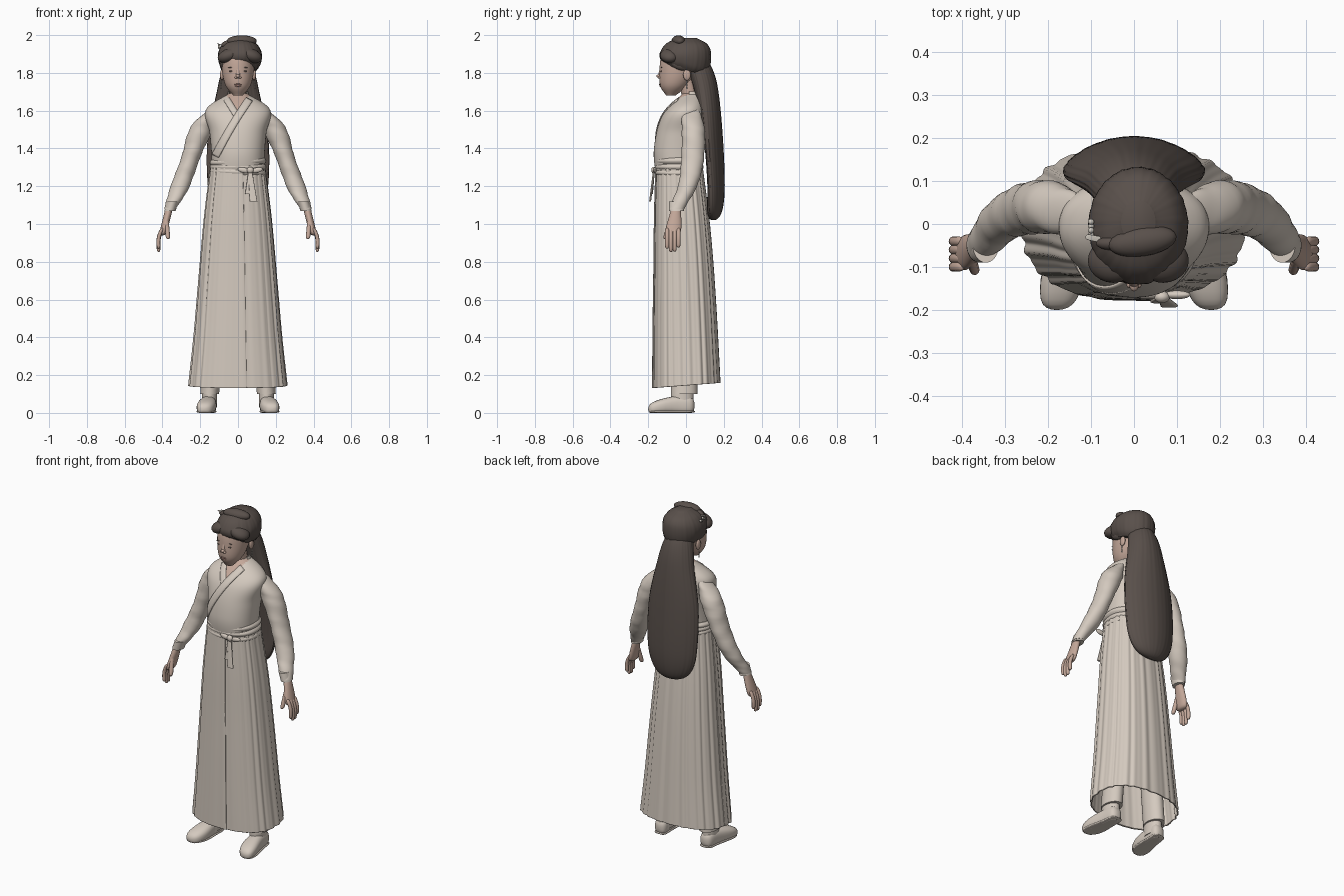
import bpy, bmesh, math
from math import sin, cos, pi
from mathutils import Matrix, Vector
from mathutils.bvhtree import BVHTree

cube = bpy.data.objects.get("Cube")
if cube:
    bpy.data.objects.remove(cube)


def material(name, red, green, blue):
    mat = bpy.data.materials.new(name)
    mat.use_nodes = True
    mat.diffuse_color = (red, green, blue, 1)
    shader = mat.node_tree.nodes["Principled BSDF"]
    shader.inputs["Base Color"].default_value = mat.diffuse_color
    return mat


CLOTH = material("cream_cloth", .66, .59, .52)
HAIR = material("dark_hair", .1, .08, .07)
SKIN = material("skin", .55, .39, .32)
LIPS = material("lips", .42, .25, .21)
BROWN = material("soft_brown", .2, .15, .13)
METAL = material("pale_metal", .6, .56, .5)


def finish(bm, name, mat, thickness=0):
    bmesh.ops.recalc_face_normals(bm, faces=bm.faces)
    mesh = bpy.data.meshes.new(name)
    bm.to_mesh(mesh)
    bm.free()
    mesh.shade_smooth()
    mesh.set_sharp_from_angle(angle=math.radians(50))
    mesh.materials.append(mat)
    obj = bpy.data.objects.new(name, mesh)
    bpy.context.collection.objects.link(obj)
    if thickness:
        solid = obj.modifiers.new("thickness", "SOLIDIFY")
        solid.thickness = thickness
        solid.offset = 0
    return obj


def sample(values, t):
    """Smooth value at t from a constant or from evenly spaced keys."""
    if not isinstance(values, tuple):
        return values
    last = len(values) - 1
    i = min(int(t * last), last - 1)
    t = t * last - i
    a, b, c, d = (values[min(max(j, 0), last)] for j in range(i - 1, i + 3))
    return b + t / 2 * (c - a + t * (2 * a - 5 * b + 4 * c - d + t * (3 * (b - c) + d - a)))


def loft(name, mat, x, y, z, wide, deep, sides=32, steps=16, square=2, taper=0,
         along_y=False, wave=None, arc=None, edit=None, thickness=0):
    """Skin rounded sections along z (or y); taper rounds off both ends."""
    bm = bmesh.new()
    rings = []
    start, end = arc or (0, 2 * pi)
    count = sides + 1 if arc else sides
    for step in range(steps + 1):
        t = (1 - cos(pi * step / steps)) / 2
        cx, cy, cz, rx, ry = (sample(v, t) for v in (x, y, z, wide, deep))
        scale = max(1 - abs(2 * t - 1) ** taper, .01) ** .5 if taper else 1
        ring = []
        for i in range(count):
            a = start + (end - start) * i / sides
            size = scale * wave(a, cz) if wave else scale
            u, w = (math.copysign(abs(q) ** (2 / square), q) * size for q in (cos(a), sin(a)))
            co = Vector((cx + rx * u, cy, cz + ry * w) if along_y else (cx + rx * u, cy + ry * w, cz))
            if edit:
                edit(co)
            ring.append(bm.verts.new(co))
        rings.append(ring)
    for low, high in zip(rings, rings[1:]):
        for i in range(sides):
            j = (i + 1) % count
            bm.faces.new((low[i], low[j], high[j], high[i]))
    if not thickness:
        bm.faces.new(rings[0])
        bm.faces.new(rings[-1])
    return finish(bm, name, mat, thickness)


def blob(name, mat, centre, radii, turn=0, axis="Y"):
    bm = bmesh.new()
    place = Matrix.Translation(centre) @ Matrix.Rotation(turn, 4, axis) @ Matrix.Diagonal((*radii, 1))
    bmesh.ops.create_uvsphere(bm, u_segments=24, v_segments=12, radius=1, matrix=place)
    return finish(bm, name, mat)


def front_of(obj):
    """Give a function that finds the front surface at (x, z)."""
    mesh = obj.data
    tree = BVHTree.FromPolygons([v.co for v in mesh.vertices], [tuple(f.vertices) for f in mesh.polygons])

    def find(x, z):
        hit = tree.ray_cast(Vector((x, -1, z)), Vector((0, 1, 0)))[0]
        return hit.y if hit else 0
    return find


# Skirt: pleated shell, lower at the front, with an overlapping front panel
def pleats(a, z):
    amount = .004 if sin(a) < -.75 else .012
    return 1 + amount * (sin(24 * a) + .6 * sin(37 * a))


def hem(co):
    co.z += .3 * co.y * max(.4 - co.z, 0)


def skirt(name, gap, **options):
    loft(name, CLOTH, 0, (-.035, -.01, .003), (1.3, .145), tuple(r + gap for r in (.14, .18, .22, .255)),
         tuple(r + gap for r in (.12, .145, .165, .175)), square=2.4, wave=pleats, edit=hem,
         thickness=.006, steps=24, **options)


skirt("skirt", 0, sides=260)
skirt("skirt_front_panel", .004, sides=100, arc=(-pi, -pi * .46))

# Bodice, with the open neckline in skin
bodice = loft("bodice", CLOTH, 0, (-.04, -.04, -.01, .03), (1.27, 1.69), (.14, .14, .15, .17, .05),
              (.12, .13, .12, .05), sides=96, steps=50, square=2.2)
bodice.data.materials.append(SKIN)
for face in bodice.data.polygons:
    c = face.center
    if c.y < .02 and c.z > 1.59 + 1.5 * abs(c.x):
        face.material_index = 1

# Crossed collar bands laid on the bodice, and the standing back collar
chest = front_of(bodice)


def band(name, xs, zs, width, lift):
    bm = bmesh.new()
    rows = []
    for i in range(25):
        t = i / 24
        row = []
        for k in range(4):
            px = sample(xs, t) + width * (k / 3 - .5)
            pz = sample(zs, t) - abs(width) * (k / 3 - .5) / 2
            row.append(bm.verts.new((px, chest(px, pz) - lift, pz)))
        rows.append(row)
    for upper, lower in zip(rows, rows[1:]):
        for k in range(3):
            bm.faces.new((upper[k], upper[k + 1], lower[k + 1], lower[k]))
    finish(bm, name, CLOTH, thickness=.006)


band("collar_under", (-.06, -.01), (1.66, 1.58), -.03, .001)
band("collar_over", (.06, 0, -.06, -.12), (1.66, 1.57, 1.47, 1.36), .035, .003)
loft("collar_back", CLOTH, 0, .03, (1.64, 1.7), (.065, .05), (.055, .045), arc=(-.3, pi + .3), thickness=.006)

# Sash wound in three bands, with knot, loops and tails
for i in range(3):
    def lean(co):
        co.z += .04 * (i - 1) * co.x
    z = 1.275 + .027 * i
    loft("sash_band", CLOTH, 0, -.036, (z - .017, z + .017), (.14, .15, .14), (.12, .13, .12),
         sides=64, square=2.3, edit=lean)
blob("sash_knot", CLOTH, (.065, -.17, 1.285), (.018, .014, .018))
for s in (-1, 1):
    blob("sash_loop", CLOTH, (.065 + .035 * s, -.165, 1.285), (.032, .01, .014), turn=-.2 * s)
    loft("sash_tail", CLOTH, (.065, .07 + .012 * s), (-.17, -.185 - .005 * s), (1.28, 1.14 - .02 * s),
         (.01, .02), .005, square=3)


# Arms, hands, legs and boots, built for both sides
def creases(a, z):
    return 1 + .025 * sin(75 * z + 2 * sin(a)) + .015 * sin(130 * z + 2 * a)


def flat_sole(co):
    co.z = max(co.z, 0)


def limbs(name, mat, x, *shape, **options):
    for s, side in ((1, "left_"), (-1, "right_")):
        loft(side + name, mat, tuple(s * v for v in x), *shape, **options)


limbs("sleeve", CLOTH, (.12, .19, .25, .31, .36), (.02, .04, .02, -.05), (1.625, 1.08), (.01, .06, .05, .05, .03),
      (.04, .06, .06, .05, .04), steps=50, wave=creases)
limbs("cuff", CLOTH, (.345, .36), -.05, (1.12, 1.07), .03, .04)
limbs("palm", SKIN, (.36, .4), (-.05, -.07), (1.1, .94), .02, (.02, .03, .04, .04), taper=8)
for i in range(4):
    y = -.1 + .02 * i
    limbs("finger", SKIN, (.4, .42, .42), y, (.98, .85 + .01 * (i - 1.4) ** 2), .01, .011, sides=12, taper=6)
limbs("thumb", SKIN, (.38, .37), (-.08, -.11), (1.03, .92), .012, .013, sides=12, taper=6)
limbs("leg", CLOTH, (.12, .15), -.01, (.5, .1), .05, .07)
limbs("boot_ankle", CLOTH, (.15, .15), -.02, (.13, .03), .04, .06)
limbs("boot", CLOTH, (.15, .16, .18), (.045, -.2), (.04, .04, .02), (.04, .04, .05, .04), (.05, .05, .04, .03),
      along_y=True, square=2.5, taper=6, edit=flat_sole)
limbs("boot_sole", CLOTH, (.15, .16, .18), (.048, -.195), .007, (.04, .04, .05, .04), .007,
      along_y=True, square=4, taper=6)

# Neck and head
loft("neck", SKIN, 0, (.03, 0), (1.63, 1.77), .042, .042)
head = loft("head", SKIN, 0, (-.08, -.04, 0), (1.68, 1.95), (.025, .067, .085, .085, .05),
            (.025, .075, .1, .11, .08), sides=48, steps=30)
face_front = front_of(head)


# Features of the face, set into its surface
def feature(name, mat, x, z, *radii, **options):
    blob(name, mat, (x, face_front(x, z), z), radii, **options)


for s, side in ((1, "left_"), (-1, "right_")):
    feature(side + "eye", BROWN, .034 * s, 1.808, .014, .003, .004, turn=-.1 * s)
    feature(side + "brow", BROWN, .036 * s, 1.829, .018, .003, .002, turn=.1 * s)
    feature(side + "nostril", SKIN, .01 * s, 1.776, .008, .009, .007)
    blob(side + "ear", SKIN, (.085 * s, .005, 1.79), (.01, .02, .03))
    for i in range(3):
        blob(side + "earring", METAL, (.09 * s, .005, 1.75 - .014 * i), (.004, .004, .007))
feature("upper_lip", LIPS, 0, 1.739, .02, .004, .004)
feature("lower_lip", LIPS, 0, 1.731, .016, .004, .005)
feature("nose_tip", SKIN, 0, 1.783, .011, .016, .01)
loft("nose", SKIN, 0, (-.128, -.141), (1.835, 1.775), (.008, .012), .009, taper=4)


# Hair: swept cap, side puffs, top roll and long fall down the back
def strands(a, z):
    return 1 + .006 * sin(31 * a + 3 * z) + .005 * sin(17 * a)


def sweep(co):
    low = min(max((1.92 - co.z) / .08, 0), 1)
    co.z += low * (.25 * max(-.05 - co.y, 0) - .3 * max(co.y + .03, 0))


def wrap(co):
    co.y -= 1.2 * co.x ** 2


loft("hair_cap", HAIR, .01, (-.01, .005), (1.825, 1.985), (.09, .11, .115, .09, .04),
     (.1, .13, .135, .11, .05), sides=96, steps=30, wave=strands, edit=sweep)
for s, side in ((1, "left_"), (-1, "right_")):
    blob(side + "hair_puff", HAIR, (.01 + .058 * s, -.085, 1.892), (.062, .052, .036), turn=.35 * s)
    blob(side + "temple_lock", HAIR, (.005 + .082 * s, -.03, 1.845), (.02, .05, .03), turn=-.3, axis="X")
blob("hair_roll", HAIR, (.02, -.04, 1.969), (.08, .035, .03), turn=.15, axis="Z")
blob("hair_roll_end", HAIR, (-.05, -.045, 1.956), (.04, .016, .018), turn=-.25)
loft("long_hair", HAIR, 0, (.05, .105, .145, .16, .145), (1.89, 1.02), (.08, .11, .16, .16, .13),
     (.08, .065, .05, .045, .05), sides=128, steps=50, taper=6, wave=strands, edit=wrap)

# Hairpin with small blossoms
loft("hairpin", METAL, (-.06, -.11), (-.04, -.03), (1.945, 1.955), .007, .007, taper=6)
for i in range(4):
    blob("pin_blossom", METAL, (-.1, -.025 + .01 * i, 1.94 + .008 * sin(2 * i)), (.007, .007, .007))
